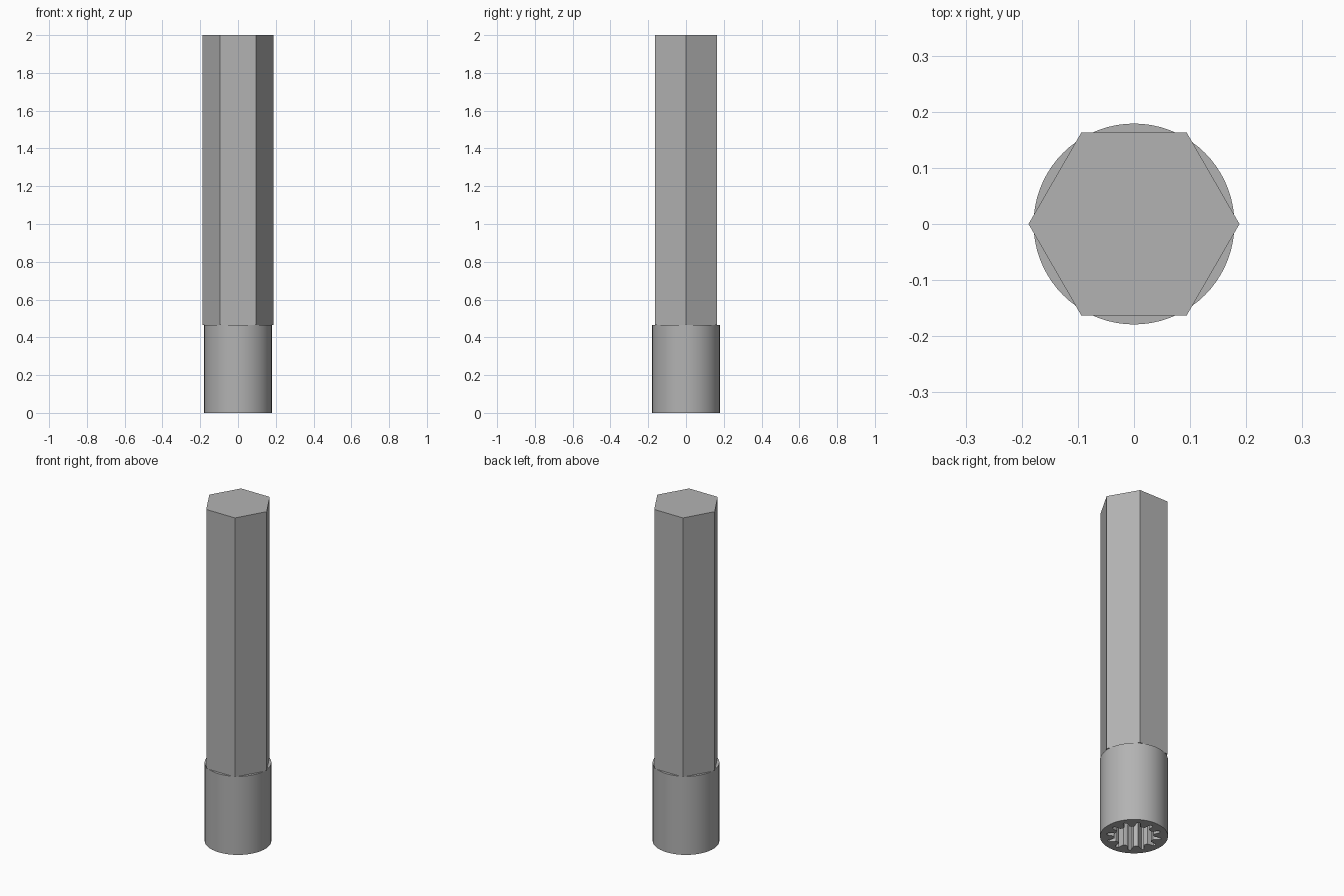
import bpy, bmesh, math

cube = bpy.data.objects.get("Cube")
if cube:
    bpy.data.objects.remove(cube)

HEIGHT, COLLAR_TOP, SOCKET_TOP = 2.0, 0.465, 0.36
HEX_RADIUS, COLLAR_RADIUS = 0.188, 0.179
FLUTES = 12

steel = bpy.data.materials.new("steel grey")
steel.use_nodes = True
GREY = (0.45, 0.45, 0.45, 1)
steel.diffuse_color = GREY
steel.node_tree.nodes["Principled BSDF"].inputs["Base Color"].default_value = GREY


def finish(bm, name):
    bmesh.ops.recalc_face_normals(bm, faces=bm.faces)
    mesh = bpy.data.meshes.new(name)
    bm.to_mesh(mesh)
    bm.free()
    mesh.materials.append(steel)
    obj = bpy.data.objects.new(name, mesh)
    bpy.context.collection.objects.link(obj)
    return obj


def ring(bm, polar, z):
    return [bm.verts.new((r * math.cos(a), r * math.sin(a), z)) for r, a in polar]


def bridge(bm, low, high):
    for i in range(len(low)):
        j = (i + 1) % len(low)
        bm.faces.new((low[i], low[j], high[j], high[i]))


# Hexagonal shank
bm = bmesh.new()
hexagon = [(HEX_RADIUS, math.radians(60 * i)) for i in range(6)]
bottom, top = ring(bm, hexagon, COLLAR_TOP), ring(bm, hexagon, HEIGHT)
bridge(bm, bottom, top)
bm.faces.new(bottom)
bm.faces.new(top)
finish(bm, "hex_shank")

# Round collar with a blind splined socket in its lower end
flute = [(0.141, -4), (0.148, 0), (0.141, 4), (0.106, 8), (0.103, 15), (0.106, 22)]
spline = [(r, math.radians(a + k * 360 / FLUTES))
          for k in range(FLUTES) for r, a in flute]
count = len(spline)
circle = [(COLLAR_RADIUS, 2 * math.pi * (i - 1) / count) for i in range(count)]

bm = bmesh.new()
outer_low, outer_high = ring(bm, circle, 0), ring(bm, circle, COLLAR_TOP)
inner_low, inner_high = ring(bm, spline, 0), ring(bm, spline, SOCKET_TOP)
bridge(bm, outer_low, outer_high)
bridge(bm, outer_low, inner_low)
bridge(bm, inner_low, inner_high)
bm.faces.new(outer_high)
bm.faces.new(inner_high)
collar = finish(bm, "splined_collar")

bpy.ops.object.select_all(action="DESELECT")
collar.select_set(True)
bpy.context.view_layer.objects.active = collar
bpy.ops.object.shade_smooth_by_angle(angle=math.radians(30))
